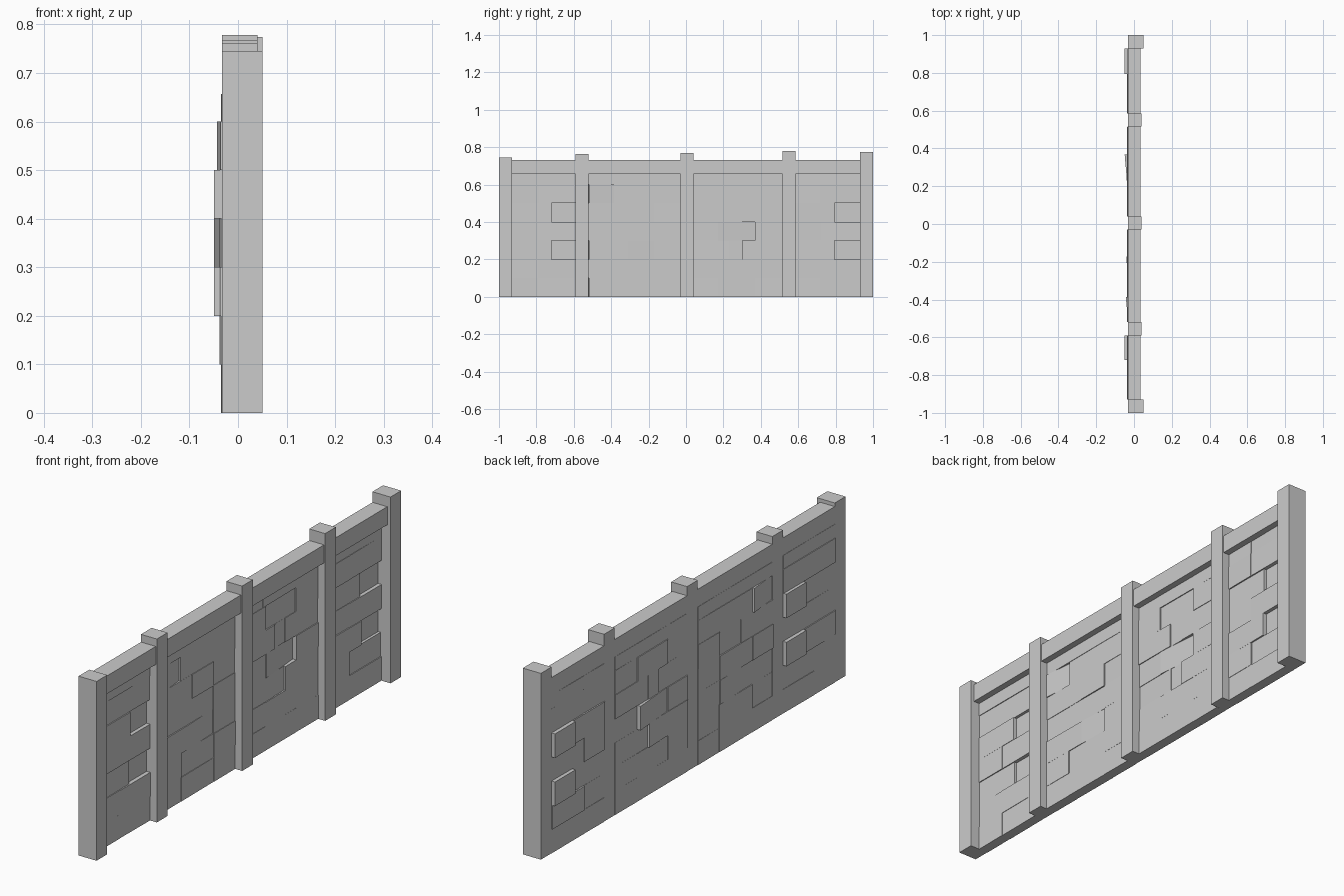
import bpy, random
from mathutils import Matrix, Vector

if "Cube" in bpy.data.objects:
    bpy.data.objects.remove(bpy.data.objects["Cube"])

random.seed(4)
BACK = -0.033          # flush rear plane shared by posts, rail and bricks


def box(name, x0, x1, y0, y1, z0, z1, turn=0.0):
    """Axis-aligned block, optionally turned a little about its vertical axis."""
    c = Vector(((x0 + x1) / 2, (y0 + y1) / 2, (z0 + z1) / 2))
    h = Vector(((x1 - x0) / 2, (y1 - y0) / 2, (z1 - z0) / 2))
    rot = Matrix.Rotation(turn, 3, 'Z')
    verts = [c + rot @ Vector((h.x * i, h.y * j, h.z * k))
             for i in (-1, 1) for j in (-1, 1) for k in (-1, 1)]
    faces = [(0, 1, 3, 2), (4, 6, 7, 5), (0, 4, 5, 1),
             (2, 3, 7, 6), (0, 2, 6, 4), (1, 5, 7, 3)]
    me = bpy.data.meshes.new(name)
    me.from_pydata(verts, [], faces)
    ob = bpy.data.objects.new(name, me)
    bpy.context.collection.objects.link(ob)
    return ob


# Posts: y start, y end, height, front x
for y0, y1, top, x1 in ((-1, -0.93, 0.745, 0.05), (-0.59, -0.52, 0.762, 0.04),
                        (-0.03, 0.04, 0.768, 0.04), (0.515, 0.585, 0.778, 0.04),
                        (0.93, 1, 0.774, 0.05)):
    box("post", BACK, x1, y0, y1, 0, top)

# Top rail
box("top_rail", BACK, 0.035, -0.95, 0.95, 0.655, 0.73)

# Brick bays: ends, then joints for odd, even and top courses
bays = [(-0.93, -0.59, [-0.79], [-0.72], [-0.76]),
        (-0.52, -0.03, [-0.385, -0.17], [-0.31, -0.17], [-0.17]),
        (0.04, 0.515, [0.17, 0.37], [0.23, 0.30], [0.15, 0.37]),
        (0.585, 0.93, [0.72], [0.795], [0.72])]

# Loose bricks keyed by (bay, course, index): rearward shift and turn
loose = {(0, 2, 1): (0.016, 0), (0, 4, 1): (0.016, 0),
         (3, 2, 1): (0.016, 0), (3, 4, 1): (0.016, 0),
         (2, 3, 1): (0.008, 0.085), (1, 5, 0): (0.004, 0.10),
         (2, 2, 1): (0.007, 0.03), (1, 2, 1): (0.004, 0.04)}

for b, (start, end, odd, even, last) in enumerate(bays):
    for course in range(7):
        joints = last if course == 6 else even if course in (2, 4) else odd
        z0, z1 = course * 0.1, min(course * 0.1 + 0.1, 0.657)
        ys = [start, *joints, end]
        for i, (y0, y1) in enumerate(zip(ys, ys[1:])):
            jig = 0.001 if course in (0, 6) else random.uniform(-0.001, 0.005)
            shift, turn = loose.get((b, course, i), (jig, 0))
            if not turn and not shift > 0.01:
                turn = random.uniform(-0.01, 0.01)
            box("brick", BACK - shift, 0.009 - shift, y0, y1, z0, z1, turn)
